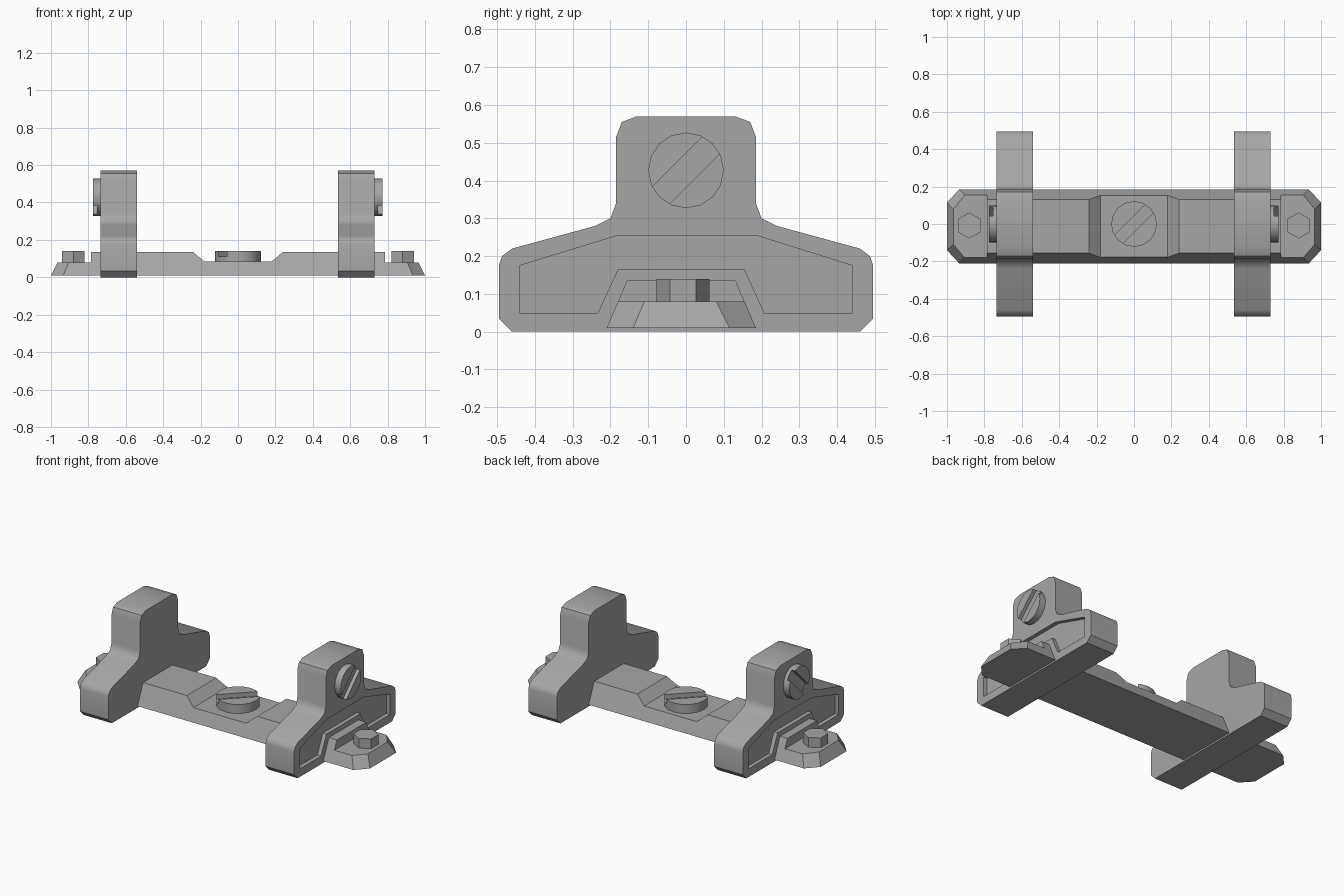
import bpy, bmesh, math

if "Cube" in bpy.data.objects:
    bpy.data.objects.remove(bpy.data.objects["Cube"], do_unlink=True)

GREY = (0.38, 0.38, 0.38, 1)
metal = bpy.data.materials.new("grey metal")
metal.use_nodes = True
metal.diffuse_color = GREY
metal.node_tree.nodes["Principled BSDF"].inputs["Base Color"].default_value = GREY


def loft(name, loop_a, loop_b, smooth=0):
    """Closed solid between two outlines with matching points."""
    bm = bmesh.new()
    a = [bm.verts.new(p) for p in loop_a]
    b = [bm.verts.new(p) for p in loop_b]
    bm.faces.new(a)
    bm.faces.new(b)
    for i in range(len(a)):
        j = (i + 1) % len(a)
        bm.faces.new((a[i], a[j], b[j], b[i]))
    bmesh.ops.recalc_face_normals(bm, faces=bm.faces)
    mesh = bpy.data.meshes.new(name)
    bm.to_mesh(mesh)
    bm.free()
    mesh.materials.append(metal)
    obj = bpy.data.objects.new(name, mesh)
    bpy.context.collection.objects.link(obj)
    return obj


def select(obj):
    bpy.ops.object.select_all(action="DESELECT")
    obj.select_set(True)
    bpy.context.view_layer.objects.active = obj


def cut(obj, cutter):
    mod = obj.modifiers.new("cut", "BOOLEAN")
    mod.object = cutter
    mod.operation = "DIFFERENCE"
    mod.solver = "EXACT"
    select(obj)
    bpy.ops.object.modifier_apply(modifier=mod.name)
    bpy.data.objects.remove(cutter, do_unlink=True)


def smooth(obj, degrees):
    select(obj)
    bpy.ops.object.shade_smooth_by_angle(angle=math.radians(degrees))


def ring(radius, sides, start=0):
    return [(radius * math.cos(start + math.tau * i / sides),
             radius * math.sin(start + math.tau * i / sides)) for i in range(sides)]


def slotted_screw(name, radius, low, high, place, depth):
    """Round head with a diagonal driver slot; place maps (u, v, w) to space."""
    rim = ring(radius, 16)
    head = loft(name, [place(u, v, low) for u, v in rim], [place(u, v, high) for u, v in rim])
    d, h = math.sqrt(0.5), 0.032
    slot = [((l - w) * d, (l + w) * d) for l, w in ((-0.3, -h), (0.3, -h), (0.3, h), (-0.3, h))]
    cut(head, loft("slot_cutter", [place(u, v, high - depth) for u, v in slot],
                   [place(u, v, high + 0.05) for u, v in slot]))
    smooth(head, 30)


# Base bar: tapered sides, lowered middle
half = [(0.785, 0.01), (0.785, 0.135), (0.24, 0.135), (0.18, 0.085)]
bar = half + [(-x, z) for x, z in reversed(half)]
loft("base_bar",
     [(x, -0.21 + (z - 0.01) * 0.43, z) for x, z in bar],
     [(x, 0.185 - (z - 0.01) * 0.43, z) for x, z in bar])

# Outlines shared by both ends
pad_low = [(0.785, -0.21), (0.935, -0.21), (1, -0.14), (1, 0.115), (0.935, 0.185), (0.785, 0.185)]
pad_top = [(0.785, -0.18), (0.905, -0.18), (0.965, -0.11), (0.965, 0.08), (0.905, 0.155), (0.785, 0.155)]
side = [(0.46, 0), (0.495, 0.035), (0.495, 0.175), (0.487, 0.2), (0.46, 0.22), (0.24, 0.28),
        (0.2, 0.3), (0.185, 0.34), (0.185, 0.515), (0.17, 0.555), (0.13, 0.57)]
bracket_outline = side + [(-y, z) for y, z in reversed(side)]
recess = [(-0.44, 0.05), (-0.44, 0.175), (-0.18, 0.255), (0.185, 0.255), (0.44, 0.175),
          (0.44, 0.05), (0.207, 0.05), (0.155, 0.165), (-0.18, 0.165), (-0.233, 0.05)]

for s, label in ((1, "left"), (-1, "right")):
    # Chamfered end pad with hex bolt
    loft(label + "_end_pad", [(s * x, y, 0.01) for x, y in pad_low],
         [(s * x, y, 0.08) for x, y in pad_top])
    hexagon = ring(0.07, 6, math.pi / 2)
    loft(label + "_hex_bolt", [(s * 0.88 + x, y - 0.008, 0.07) for x, y in hexagon],
         [(s * 0.88 + x, y - 0.008, 0.14) for x, y in hexagon])

    # Upright bracket with recessed outer panel
    inner, outer = s * 0.5375 - 0.002, s * 0.7325 - 0.002
    bracket = loft(label + "_bracket", [(inner, y, z) for y, z in bracket_outline],
                   [(outer, y, z) for y, z in bracket_outline])
    cut(bracket, loft("recess_cutter", [(outer - s * 0.025, y, z) for y, z in recess],
                      [(outer + s * 0.05, y, z) for y, z in recess]))
    smooth(bracket, 43)

    # Screw on the outer face of the bracket
    slotted_screw(label + "_side_screw", 0.1, -0.01, 0.041,
                  lambda u, v, w: (outer + s * w, u, 0.427 + v), 0.022)

# Screw in the middle of the bar
slotted_screw("centre_screw", 0.122, 0.07, 0.14, lambda u, v, w: (u, v, w), 0.028)
